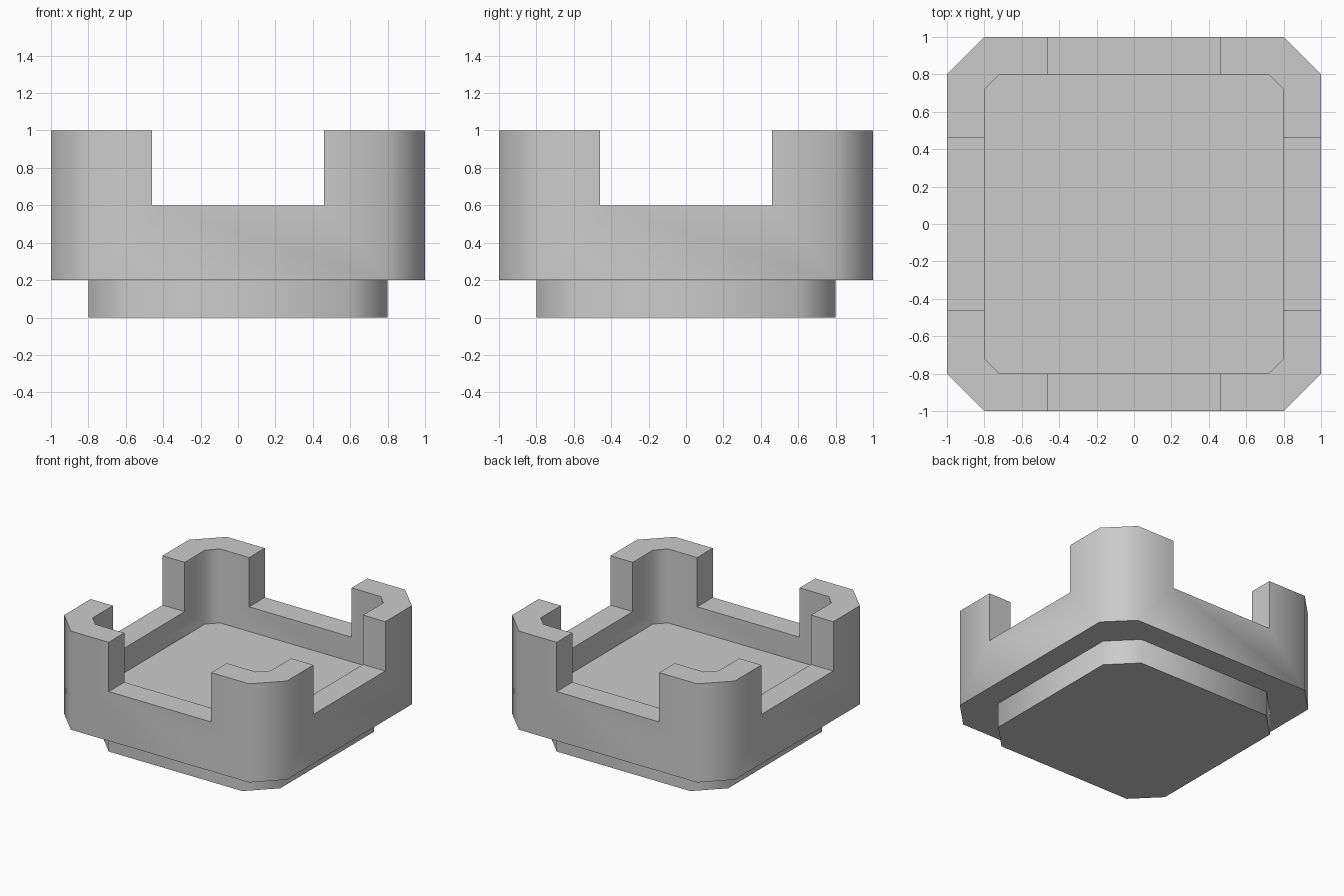
import bpy, bmesh, math

if "Cube" in bpy.data.objects:
    bpy.data.objects.remove(bpy.data.objects["Cube"])


def octagon(half, chamfer, z):
    """Square outline with cut corners, counter-clockwise."""
    a, b = half, half - chamfer
    return [(a, -b, z), (a, b, z), (b, a, z), (-b, a, z),
            (-a, b, z), (-a, -b, z), (-b, -a, z), (b, -a, z)]


def make_object(name, bm):
    bmesh.ops.recalc_face_normals(bm, faces=bm.faces)
    mesh = bpy.data.meshes.new(name)
    bm.to_mesh(mesh)
    bm.free()
    obj = bpy.data.objects.new(name, mesh)
    bpy.context.collection.objects.link(obj)
    return obj


def loft(name, sections):
    """Skin a stack of octagons and cap both ends."""
    bm = bmesh.new()
    rings = [[bm.verts.new(p) for p in octagon(*s)] for s in sections]
    for low, high in zip(rings, rings[1:]):
        for i in range(8):
            j = (i + 1) % 8
            bm.faces.new((low[i], low[j], high[j], high[i]))
    bm.faces.new(rings[0][::-1])
    bm.faces.new(rings[-1])
    return make_object(name, bm)


def box(name, size, centre):
    bm = bmesh.new()
    bmesh.ops.create_cube(bm, size=1)
    bmesh.ops.scale(bm, vec=size, verts=bm.verts)
    bmesh.ops.translate(bm, vec=centre, verts=bm.verts)
    return make_object(name, bm)


# Tray: foot, underside step, outer wall, rim, inner wall and floor
tray = loft("tray", [
    (0.8, 0.2, 0.0), (0.8, 0.2, 0.2),
    (1.0, 0.2, 0.2), (1.0, 0.2, 1.0),
    (0.8, 0.08, 1.0), (0.8, 0.08, 0.4),
])

# Notches through the middle of all four walls leave the corner posts
cutters = [box("notch_cutter_x", (2.4, 0.92, 0.8), (0, 0, 1.0)),
           box("notch_cutter_y", (0.92, 2.4, 0.8), (0, 0, 1.0))]
bpy.context.view_layer.objects.active = tray
for cutter in cutters:
    cutter.hide_render = True
    mod = tray.modifiers.new("notch", 'BOOLEAN')
    mod.operation = 'DIFFERENCE'
    mod.solver = 'EXACT'
    mod.object = cutter
    bpy.ops.object.modifier_apply(modifier=mod.name)
for cutter in cutters:
    bpy.data.objects.remove(cutter)

# Smooth across the 45 degree corners, sharp at right angles
bpy.ops.object.select_all(action='DESELECT')
tray.select_set(True)
bpy.ops.object.shade_smooth_by_angle(angle=math.radians(50))
